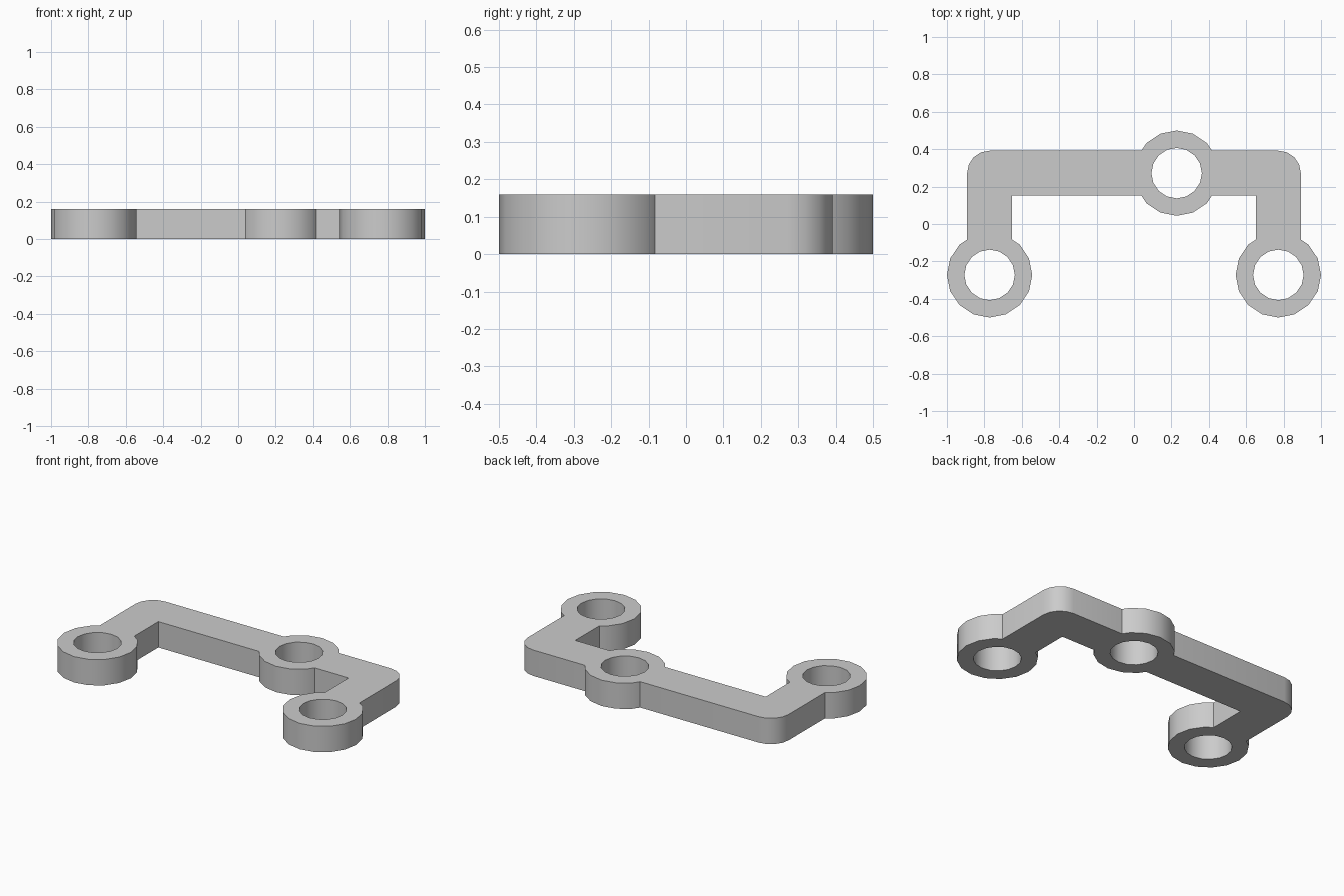
import bpy
import bmesh
import math

cube = bpy.data.objects.get("Cube")
if cube:
    bpy.data.objects.remove(cube, do_unlink=True)

HEIGHT = 0.16
RING_R, HOLE_R = 0.228, 0.135
HALF = 0.12                      # half the width of the bars
MEET = 0.189                     # distance from ring centre to bar junction
SIDES = 16
SIDE_X, ROW_Y = 0.772, 0.272     # ring centres lie on these lines
MID_X = 0.228


def arc(cx, cy, r, first, last):
    """Counter-clockwise points of a regular polygon, by vertex number."""
    step = math.tau / SIDES
    return [(cx + r * math.cos(k * step), cy + r * math.sin(k * step))
            for k in range(first, last + 1)]


def foot(cx):
    """Ring at the end of an arm, open towards the arm above it."""
    y = -ROW_Y + MEET
    return [(cx - HALF, y)] + arc(cx, -ROW_Y, RING_R, 6, 18) + [(cx + HALF, y)]


def mid_side(sign, first, last):
    """Bulge of the middle ring on one side of the cross bar."""
    y = ROW_Y + sign * HALF
    return ([(MID_X + sign * MEET, y)] + arc(MID_X, ROW_Y, RING_R, first, last)
            + [(MID_X - sign * MEET, y)])


# Outline of the bracket, counter-clockwise
inner = SIDE_X - HALF
outline = (foot(-SIDE_X)
           + [(-inner, ROW_Y - HALF)]
           + mid_side(-1, 10, 14)
           + [(inner, ROW_Y - HALF)]
           + foot(SIDE_X)
           + arc(SIDE_X, ROW_Y, HALF, 0, 4)
           + mid_side(1, 2, 6)
           + arc(-SIDE_X, ROW_Y, HALF, 4, 8))

# Three round holes
centres = [(-SIDE_X, -ROW_Y), (SIDE_X, -ROW_Y), (MID_X, ROW_Y)]
loops = [outline] + [arc(x, y, HOLE_R, 0, SIDES - 1) for x, y in centres]

# Walls along every loop, then a cap below and above
bm = bmesh.new()
caps = ([], [])
for loop in loops:
    low, high = ([bm.verts.new((x, y, z)) for x, y in loop] for z in (0, HEIGHT))
    for i in range(len(loop)):
        j = (i + 1) % len(loop)
        bm.faces.new((low[i], low[j], high[j], high[i]))
        caps[0].append(bm.edges.get((low[i], low[j])))
        caps[1].append(bm.edges.get((high[i], high[j])))
for edges in caps:
    bmesh.ops.triangle_fill(bm, edges=edges, use_beauty=True, normal=(0, 0, 1))
bmesh.ops.recalc_face_normals(bm, faces=bm.faces)

mesh = bpy.data.meshes.new("bracket")
bm.to_mesh(mesh)
bm.free()
bracket = bpy.data.objects.new("bracket", mesh)
bpy.context.collection.objects.link(bracket)

# Plain grey
grey = bpy.data.materials.new("light grey")
grey.use_nodes = True
colour = (0.6, 0.6, 0.6, 1)
grey.diffuse_color = colour
grey.node_tree.nodes["Principled BSDF"].inputs["Base Color"].default_value = colour
mesh.materials.append(grey)

# Smooth walls with sharp junctions and rims
bpy.ops.object.select_all(action="DESELECT")
bracket.select_set(True)
bpy.context.view_layer.objects.active = bracket
bpy.ops.object.shade_smooth_by_angle(angle=math.radians(30))
